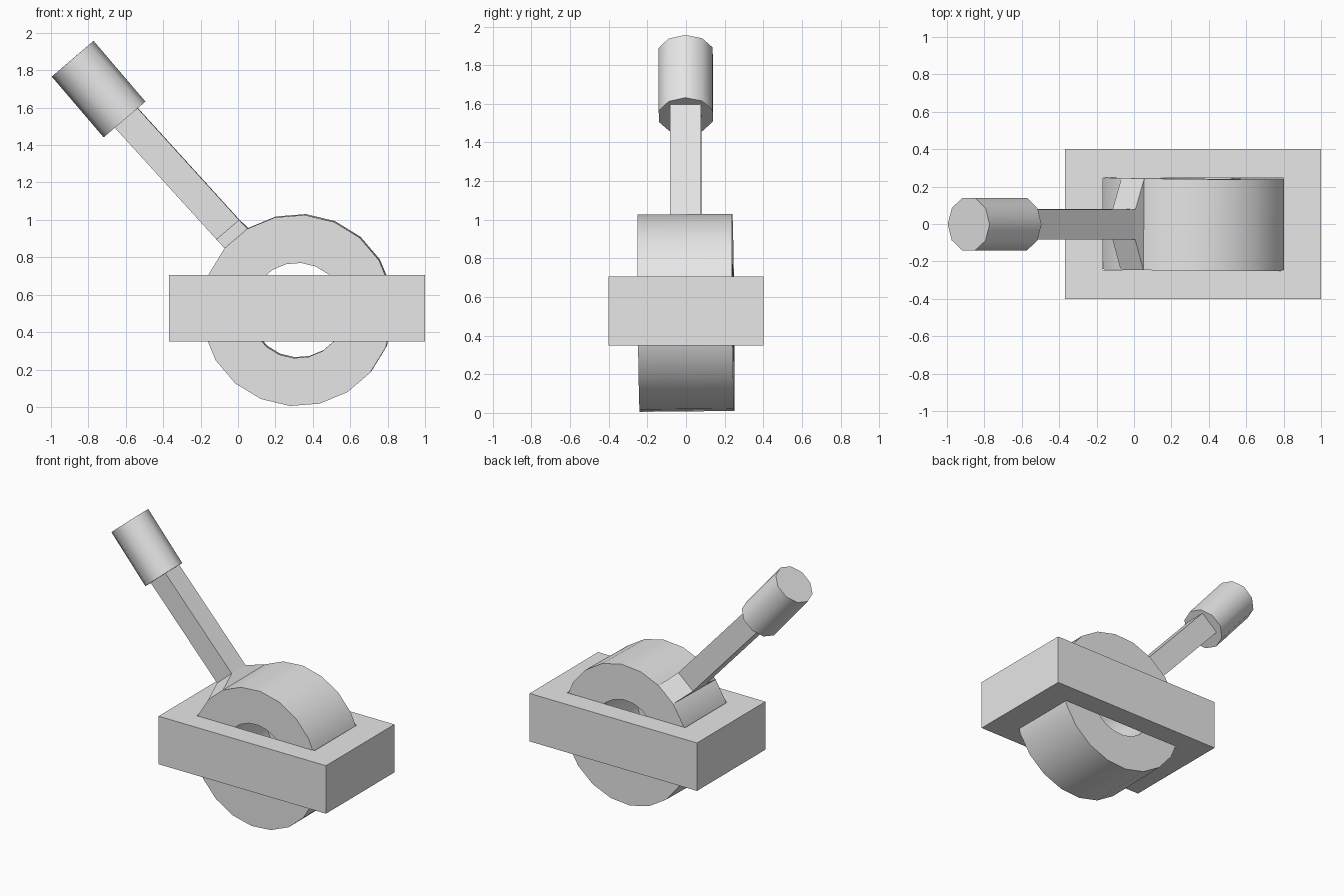
import bpy
import bmesh
from math import radians, cos, sin, pi
from mathutils import Matrix, Vector

if "Cube" in bpy.data.objects:
    bpy.data.objects.remove(bpy.data.objects["Cube"])

grey = bpy.data.materials.new("plain_grey")
grey.use_nodes = True
grey.diffuse_color = (0.8, 0.8, 0.8, 1)
grey.node_tree.nodes["Principled BSDF"].inputs["Base Color"].default_value = (0.8, 0.8, 0.8, 1)

SIDES = 20
RADIUS = 0.512
HALF_WIDTH = 0.245
LEVER_ANGLE = radians(130.5)
# Lever assembly frame: local x runs along the lever, local z across it, y is the axle
ASSEMBLY = (Matrix.Translation((0.32, 0, 0.518))
            @ Matrix.Rotation(0.01, 4, 'X') @ Matrix.Rotation(-0.01, 4, 'Z')
            @ Matrix.Rotation(-LEVER_ANGLE, 4, 'Y'))


def finish(name, bm, matrix=None, smooth_angle=None):
    bmesh.ops.recalc_face_normals(bm, faces=bm.faces)
    if matrix:
        bm.transform(matrix)
    mesh = bpy.data.meshes.new(name)
    bm.to_mesh(mesh)
    bm.free()
    mesh.materials.append(grey)
    obj = bpy.data.objects.new(name, mesh)
    bpy.context.collection.objects.link(obj)
    if smooth_angle:
        mesh.shade_smooth()
        mesh.set_sharp_from_angle(angle=radians(smooth_angle))
    return obj


def loft(bm, loops, closed=False):
    """Bridge successive loops of equal length with quads."""
    pairs = list(zip(loops, loops[1:] + loops[:1]))
    for a, b in pairs if closed else pairs[:-1]:
        for i in range(len(a)):
            j = (i + 1) % len(a)
            bm.faces.new((a[i], a[j], b[j], b[i]))


# Base frame: a block with a slot that holds the wheel
bm = bmesh.new()
loops = []
for x0, x1, half_y, z in ((-0.37, 1, 0.4, 0.35), (-0.37, 1, 0.4, 0.705),
                          (-0.165, 0.8, 0.247, 0.705), (-0.165, 0.8, 0.247, 0.35)):
    loops.append([bm.verts.new((x, y, z)) for x, y in
                  ((x0, -half_y), (x1, -half_y), (x1, half_y), (x0, half_y))])
loft(bm, loops, closed=True)
finish("base_frame", bm)

# Pivot wheel: thick ring, with one flat facing along the lever
bm = bmesh.new()
loops = []
for r, y in ((RADIUS, -HALF_WIDTH), (RADIUS, HALF_WIDTH),
             (0.255, HALF_WIDTH), (0.255, -HALF_WIDTH)):
    angles = [(i + 0.5) * 2 * pi / SIDES for i in range(SIDES)]
    loops.append([bm.verts.new((r * cos(a), y, r * sin(a))) for a in angles])
loft(bm, loops, closed=True)
finish("pivot_wheel", bm, ASSEMBLY, 30)

# Lever arm: tapered neck on the wheel's flat, then a square bar
bm = bmesh.new()
loops = []
for along, offset, half_y in ((RADIUS * cos(pi / SIDES), 0, HALF_WIDTH),
                              (0.57, -0.005, 0.08), (1.38, -0.03, 0.08)):
    loops.append([bm.verts.new((along, y, offset + z)) for y, z in
                  ((-half_y, -0.08), (half_y, -0.08), (half_y, 0.08), (-half_y, 0.08))])
loft(bm, loops)
bm.faces.new(loops[-1])
finish("lever_arm", bm, ASSEMBLY @ Matrix.Scale(-1, 4, (0, 0, 1)))

# Grip: ten-sided cylinder with an edge on the lever's upper side
bm = bmesh.new()
bmesh.ops.create_cone(bm, cap_ends=True, segments=10, radius1=0.147, radius2=0.147, depth=0.427)
bm.transform(Matrix.Translation((1.59, 0, 0.043)) @ Matrix.Rotation(pi / 2, 4, 'Y'))
corner = max(bm.verts, key=lambda v: v.co.z).co
if abs(corner.y) > 0.01:
    bm.transform(Matrix.Translation((0, 0, 0.043)) @ Matrix.Rotation(pi / 10, 4, 'X')
                 @ Matrix.Translation((0, 0, -0.043)))
finish("lever_grip", bm, ASSEMBLY, 40)
